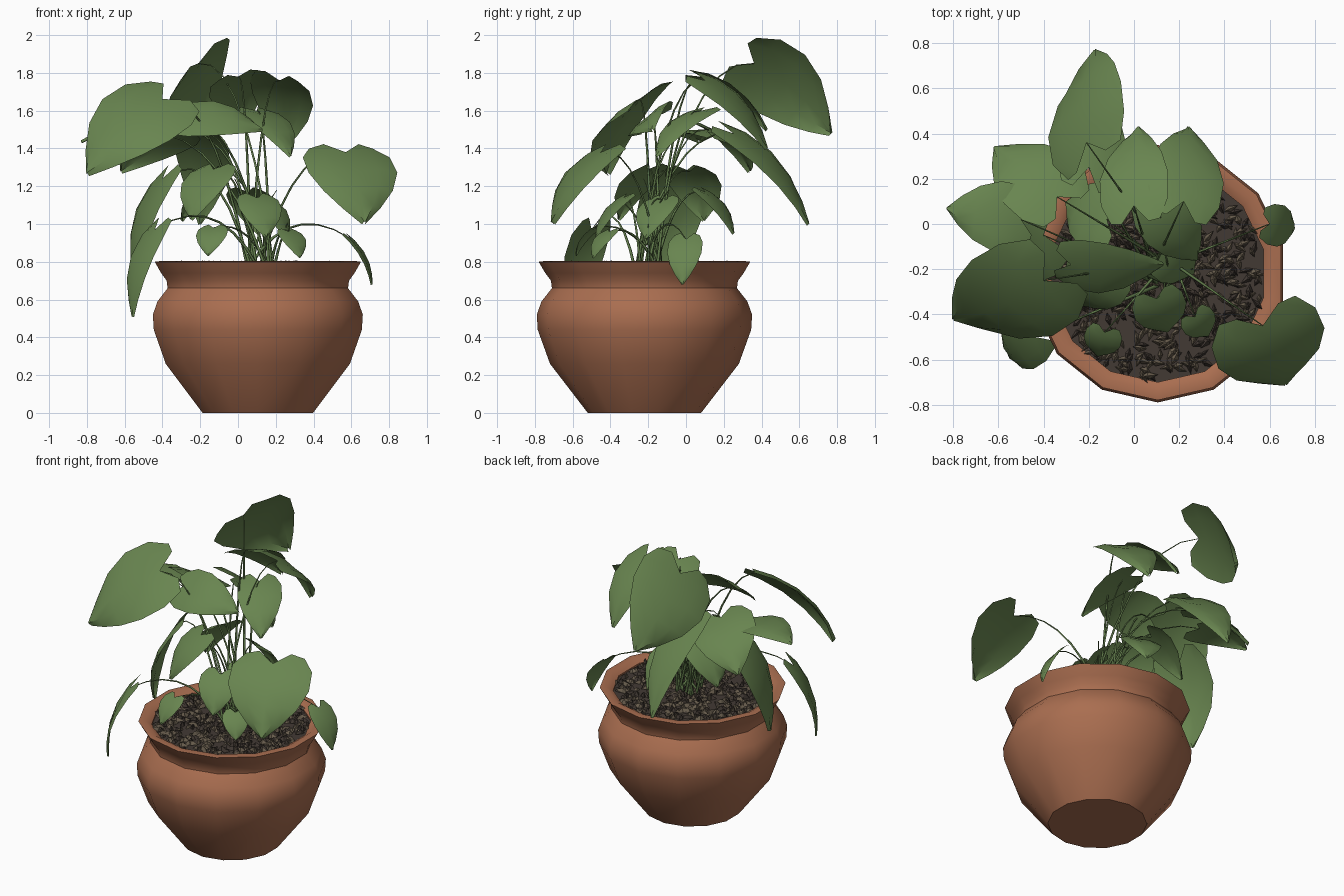
import bpy, bmesh, math, random
from mathutils import Vector, Matrix

random.seed(4)
old = bpy.data.objects.get("Cube")
if old:
    bpy.data.objects.remove(old, do_unlink=True)


def material(name, rgb):
    m = bpy.data.materials.new(name)
    m.use_nodes = True
    m.diffuse_color = (*rgb, 1)
    bsdf = next(n for n in m.node_tree.nodes if n.type == "BSDF_PRINCIPLED")
    bsdf.inputs["Base Color"].default_value = (*rgb, 1)
    bsdf.inputs["Roughness"].default_value = 0.8
    return m


TERRACOTTA = material("terracotta", (0.4, 0.155, 0.08))
LEAF = material("leaf green", (0.14, 0.235, 0.08))
STEM = material("stem green", (0.12, 0.2, 0.07))
SOIL = material("dark soil", (0.055, 0.042, 0.034))
CHIP = material("bark chip brown", (0.15, 0.118, 0.08))
CENTRE = Vector((0.105, -0.22, 0))
CROWN = Vector((0.12, -0.2, 0.76))
UP = Vector((0, 0, 1))


def around(centre, radius, angle, z=0):
    return centre + Vector((radius * math.cos(angle), radius * math.sin(angle), z))


def finish(name, bm, mats, angle=None):
    me = bpy.data.meshes.new(name)
    bm.to_mesh(me)
    bm.free()
    ob = bpy.data.objects.new(name, me)
    bpy.context.collection.objects.link(ob)
    for m in mats:
        me.materials.append(m)
    if angle:
        bpy.ops.object.select_all(action="DESELECT")
        ob.select_set(True)
        bpy.context.view_layer.objects.active = ob
        bpy.ops.object.shade_smooth_by_angle(angle=math.radians(angle))


def lathe(name, profile, mat, sides=14):
    bm = bmesh.new()
    rings = [[bm.verts.new(around(CENTRE, r, math.tau * (i + 0.5) / sides, z)) for i in range(sides)]
             for r, z in profile]
    for lo, hi in zip(rings, rings[1:]):
        for i in range(sides):
            j = (i + 1) % sides
            bm.faces.new((lo[i], lo[j], hi[j], hi[i]))
    bm.faces.new(rings[0][::-1])
    bm.faces.new(rings[-1])
    finish(name, bm, [mat], 40)


# Pot with a flared rim, and the soil inside it
lathe("pot", [(0.3, 0), (0.5, 0.26), (0.565, 0.44), (0.57, 0.52), (0.545, 0.59), (0.49, 0.66),
              (0.495, 0.7), (0.525, 0.74), (0.56, 0.8), (0.52, 0.805), (0.48, 0.78), (0.48, 0.72)],
      TERRACOTTA)
lathe("soil", [(0.485, 0.72), (0.485, 0.77)], SOIL)

# Bark chips scattered over the soil
bm = bmesh.new()
for i in range(700):
    spot = around(CENTRE, 0.465 * math.sqrt(random.random()), random.uniform(0, math.tau),
                  random.uniform(0.772, 0.793))
    turn = (Matrix.Rotation(random.uniform(0, math.tau), 4, "Z")
            @ Matrix.Rotation(random.uniform(-0.4, 0.4), 4, "Y"))
    size = Matrix.Diagonal((random.uniform(0.025, 0.045), random.uniform(0.01, 0.018), 0.012, 1))
    made = bmesh.ops.create_cone(bm, cap_ends=True, segments=4, radius1=1, radius2=0.2, depth=2,
                                 matrix=Matrix.Translation(spot) @ turn @ size)
    for f in {f for v in made["verts"] for f in v.link_faces}:
        f.material_index = 0 if i % 5 < 3 else 1
finish("bark_chips", bm, [CHIP, SOIL])

# Heart outline: distance along the midrib and half width; the lobes reach back past the stalk
HEART = [(0, 0.72), (0.14, 0.98), (0.36, 1), (0.6, 0.78), (0.82, 0.42), (1, 0.03)]


def leaf(name, base, tip, proportion, roll=0):
    along = tip - base
    length = along.length
    width = length * proportion
    across = Matrix.Rotation(roll, 3, along) @ UP.cross(along).normalized()
    normal = along.cross(across).normalized()
    bm = bmesh.new()
    rows = []
    for mid, half in HEART:
        row = []
        for s in (-1, -0.55, 0, 0.55, 1):
            lobe = 0.17 * (1 - mid) ** 3 * math.sin(2.3 * abs(s))
            t = mid - lobe
            arch = 0.4 * length * t * (1 - t) + width * (0.1 * abs(s) - 0.14 * s * s)
            row.append(bm.verts.new(base + along * t + across * (s * half * width / 2) + normal * arch))
        rows.append(row)
    for lo, hi in zip(rows, rows[1:]):
        for i in range(4):
            bm.faces.new((lo[i], hi[i], hi[i + 1], lo[i + 1]))
    finish(name, bm, [LEAF], 50)


def stem(name, end, lift):
    root = around(CROWN, 0.07, random.uniform(0, math.tau))
    bend = root.lerp(end, 0.4)
    bend.z = end.z + lift
    cu = bpy.data.curves.new(name, "CURVE")
    cu.dimensions = "3D"
    cu.bevel_depth = 0.009
    cu.bevel_resolution = 0
    spline = cu.splines.new("POLY")
    spline.points.add(7)
    for i, p in enumerate(spline.points):
        t = i / 7
        p.co = (*root.lerp(bend, t).lerp(bend.lerp(end, t), t), 1)
        p.radius = 1 - 0.75 * t
    cu.materials.append(STEM)
    bpy.context.collection.objects.link(bpy.data.objects.new(name, cu))


# Large leaves: stalk end, tip, and width in proportion to length
BROAD, MEDIUM, SLIM = 0.92, 0.7, 0.5
LARGE = {
    "tall_back": ((-0.21, 0.36, 1.85), (-0.17, 0.77, 1.48), BROAD),
    "back_centre": ((0, 0.08, 1.78), (0.02, 0.43, 1.5), MEDIUM),
    "back_left": ((0.22, 0.1, 1.76), (0.24, 0.43, 1.4), MEDIUM),
    "middle_left": ((0.1, 0.08, 1.6), (0.28, -0.16, 1.36), MEDIUM),
    "low_back": ((-0.2, 0.25, 1.48), (-0.2, 0.65, 1), SLIM),
    "back_right": ((-0.34, 0.12, 1.5), (-0.62, 0.34, 1.28), BROAD),
    "far_right": ((-0.5, 0.02, 1.48), (-0.83, 0.07, 1.44), BROAD),
    "front_right": ((-0.4, -0.25, 1.66), (-0.8, -0.42, 1.27), BROAD),
    "middle": ((-0.28, -0.18, 1.56), (0.13, -0.18, 1.5), MEDIUM),
    "front_left": ((0.57, -0.45, 1.38), (0.67, -0.71, 1.01), BROAD * 1.18),
    "hanging_right": ((-0.4, -0.05, 1.24), (-0.55, -0.1, 0.72), MEDIUM),
    "hanging_front": ((-0.44, -0.5, 0.97), (-0.56, -0.57, 0.51), SLIM),
    "hanging_left": ((0.6, 0, 0.92), (0.71, -0.02, 0.68), MEDIUM),
}
# Sideways tilt of the leaves that do not lie level
ROLL = {"tall_back": -0.95, "front_right": -0.58, "middle": 0.7, "back_right": 0.4,
        "back_centre": -0.3, "back_left": 0.3, "low_back": 0.35}
for name, (base, tip, proportion) in LARGE.items():
    leaf(name + "_leaf", Vector(base), Vector(tip), proportion, ROLL.get(name, 0))
    stem(name + "_stem", Vector(base), 0.22 if "hanging" in name else 0.05)

# Small leaves droop outward from the middle; the higher ones are larger
SMALL = {
    "inner_front": (-0.13, -0.2, 1.29), "inner_right": (-0.12, 0.02, 1.28),
    "inner_back": (0.05, 0.1, 1.17), "small_front": (0.1, -0.33, 1.14),
    "small_right": (-0.13, -0.48, 0.98), "small_left": (0.27, -0.41, 0.96),
    "small_centre": (0.14, -0.13, 1.13),
}
for name, spot in SMALL.items():
    base = Vector(spot)
    length = 0.48 * (base.z - 0.6)
    outward = Vector((base.x, base.y + 0.03, 0)).normalized()
    leaf(name + "_leaf", base, base + (outward * 0.6 - UP * 0.8) * length, BROAD)
    stem(name + "_stem", base, 0.05)

# Young shoots standing in the middle
for i in range(5):
    stem(f"shoot_{i + 1}", around(CROWN, 0.14, i * 2.4, 0.24 + 0.06 * i), -0.1)
